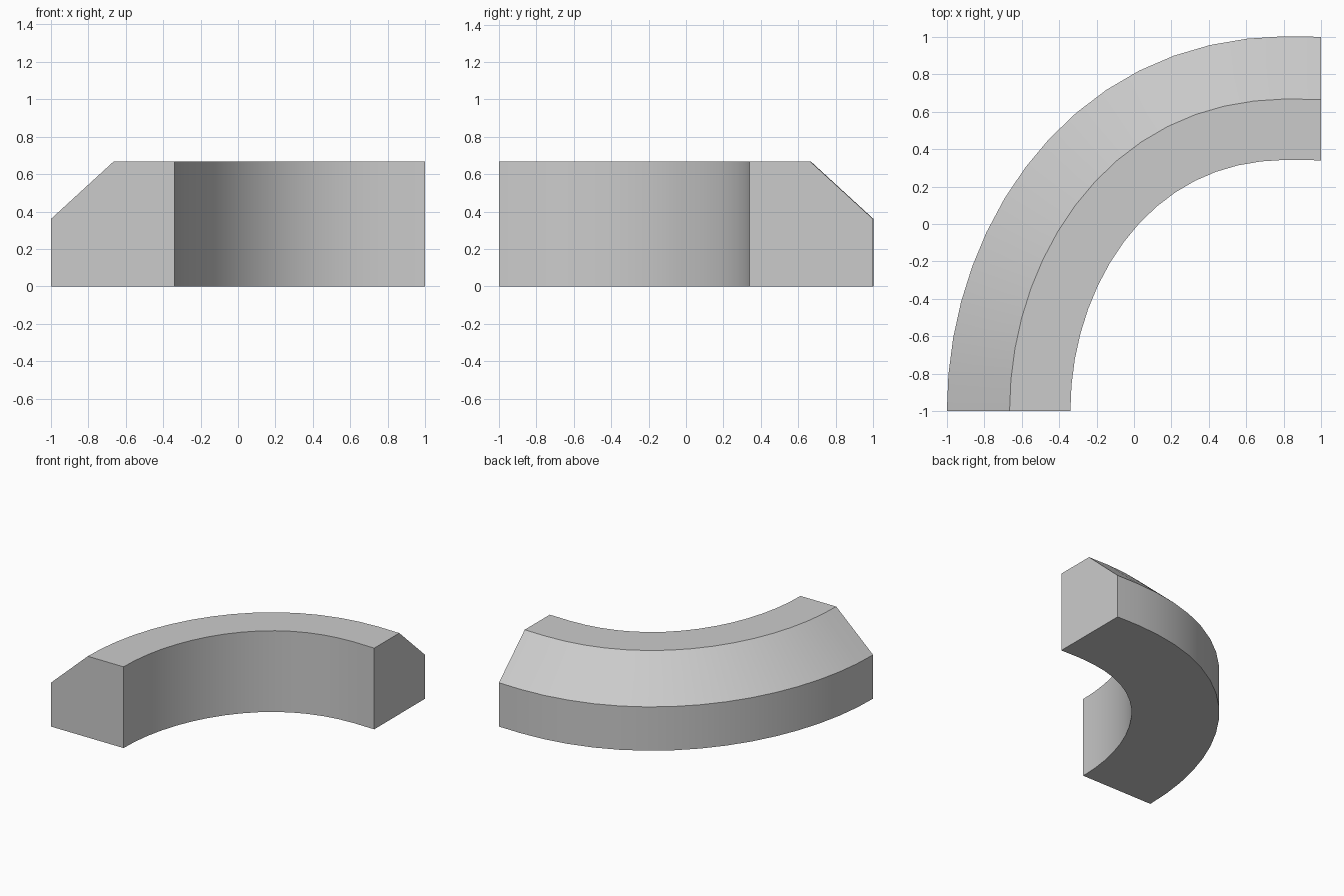
import bpy, bmesh
from math import sin, cos, pi
from mathutils import Vector

if "Cube" in bpy.data.objects:
    bpy.data.objects.remove(bpy.data.objects["Cube"])

SEGMENTS = 16
# Cross-section: (inward offset from the outer edge, height)
PROFILE = [(0, 0), (0, 0.36), (0.335, 0.667), (0.66, 0.667), (0.66, 0)]


def path(s):
    """Outer edge: quarter turn about (1, -1), slightly fuller than a circle."""
    s = min(max(s, 0.0), 1.0)
    r = 2 + 0.065 * max(0.0, sin(pi * s ** 1.5)) ** 1.3
    a = s * pi / 2
    return Vector((1 - r * cos(a), -1 + r * sin(a)))


def inward(s):
    if s == 0:
        return Vector((1, 0))
    if s == 1:
        return Vector((0, -1))
    t = (path(s + 0.01) - path(s - 0.01)).normalized()
    return Vector((t.y, -t.x))


# Sweep the chamfered section along the bend
bm = bmesh.new()
rings = []
for i in range(SEGMENTS + 1):
    s = i / SEGMENTS
    p, n = path(s), inward(s)
    rings.append([bm.verts.new((*(p + n * d), z)) for d, z in PROFILE])

count = len(PROFILE)
for a, b in zip(rings, rings[1:]):
    for j in range(count):
        k = (j + 1) % count
        bm.faces.new((a[j], a[k], b[k], b[j]))

# Flat end caps
bm.faces.new(rings[0])
bm.faces.new(rings[-1])
bmesh.ops.recalc_face_normals(bm, faces=bm.faces)

mesh = bpy.data.meshes.new("curved_kerb")
bm.to_mesh(mesh)
bm.free()
kerb = bpy.data.objects.new("curved_kerb", mesh)
bpy.context.collection.objects.link(kerb)
bpy.context.view_layer.objects.active = kerb
kerb.select_set(True)
bpy.ops.object.shade_smooth_by_angle(angle=pi / 6)
